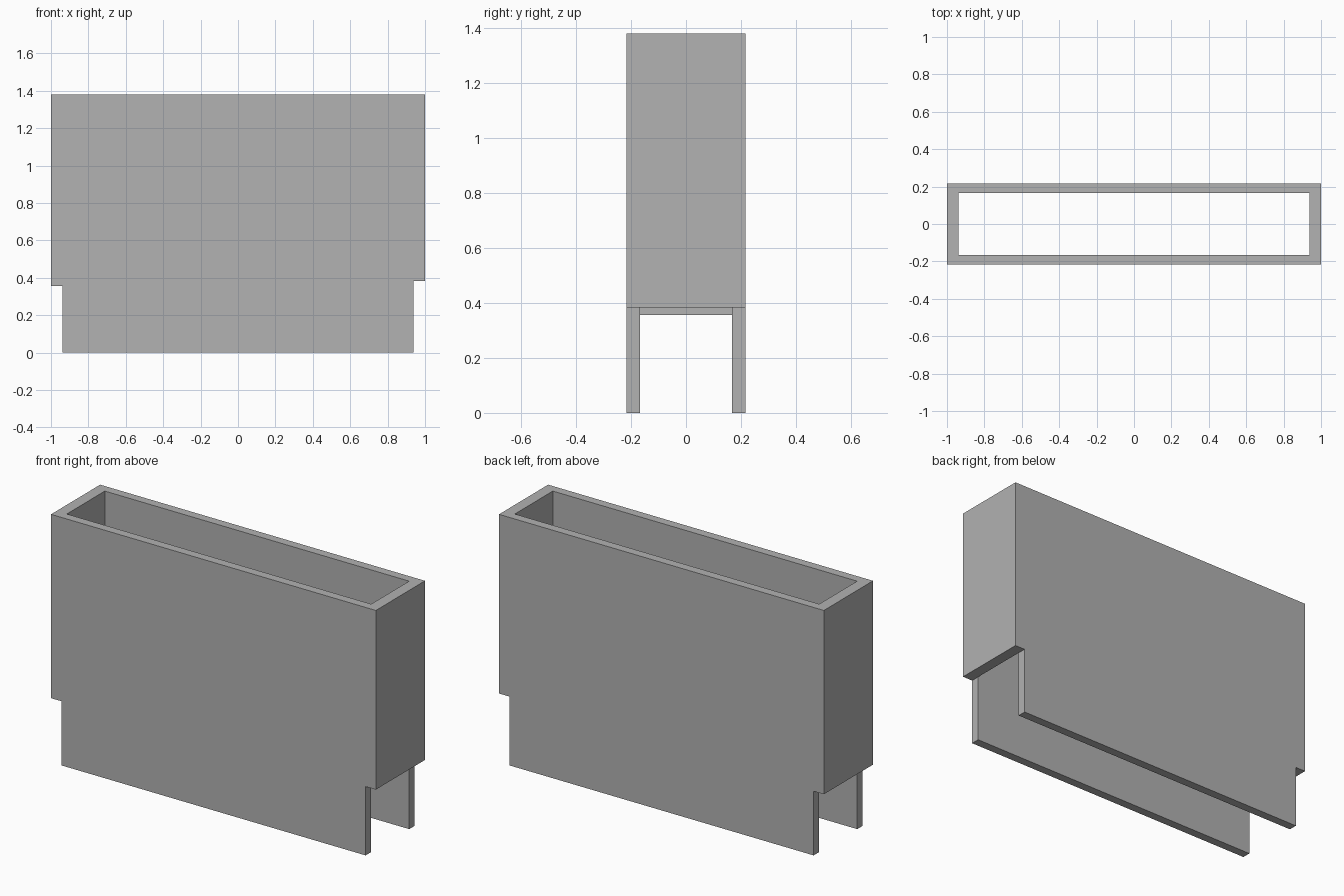
import bpy
import bmesh

cube = bpy.data.objects.get("Cube")
if cube:
    bpy.data.objects.remove(cube, do_unlink=True)

# Overall dimensions
HALF_X, HALF_Y, TOP = 1.0, 0.216, 1.38
INNER_X, INNER_Y = 0.937, 0.167
RIGHT_BASE, LEFT_BASE = 0.357, 0.383

grey = bpy.data.materials.new("plain_grey")
grey.use_nodes = True
colour = (0.445, 0.445, 0.445, 1)
grey.diffuse_color = colour
grey.node_tree.nodes["Principled BSDF"].inputs["Base Color"].default_value = colour


def slab(name, outline, y0, y1):
    """Extrude an outline in the xz plane from y0 to y1."""
    bm = bmesh.new()
    face = bm.faces.new([bm.verts.new((x, y0, z)) for x, z in outline])
    grown = bmesh.ops.extrude_face_region(bm, geom=[face])["geom"]
    verts = [g for g in grown if isinstance(g, bmesh.types.BMVert)]
    bmesh.ops.translate(bm, verts=verts, vec=(0, y1 - y0, 0))
    bmesh.ops.recalc_face_normals(bm, faces=bm.faces)
    mesh = bpy.data.meshes.new(name)
    bm.to_mesh(mesh)
    bm.free()
    mesh.materials.append(grey)
    obj = bpy.data.objects.new(name, mesh)
    bpy.context.collection.objects.link(obj)
    return obj


# Long panels, notched at both lower corners
panel = [(-INNER_X, 0), (INNER_X, 0), (INNER_X, LEFT_BASE), (HALF_X, LEFT_BASE),
         (HALF_X, TOP), (-HALF_X, TOP), (-HALF_X, RIGHT_BASE), (-INNER_X, RIGHT_BASE)]
slab("front_panel", panel, -HALF_Y, -INNER_Y)
slab("back_panel", panel, INNER_Y, HALF_Y)

# Short end walls, which stop above the floor
for name, side, base in (("right_end_wall", -1, RIGHT_BASE), ("left_end_wall", 1, LEFT_BASE)):
    inner, outer = side * INNER_X, side * HALF_X
    slab(name, [(inner, base), (outer, base), (outer, TOP), (inner, TOP)], -INNER_Y, INNER_Y)
